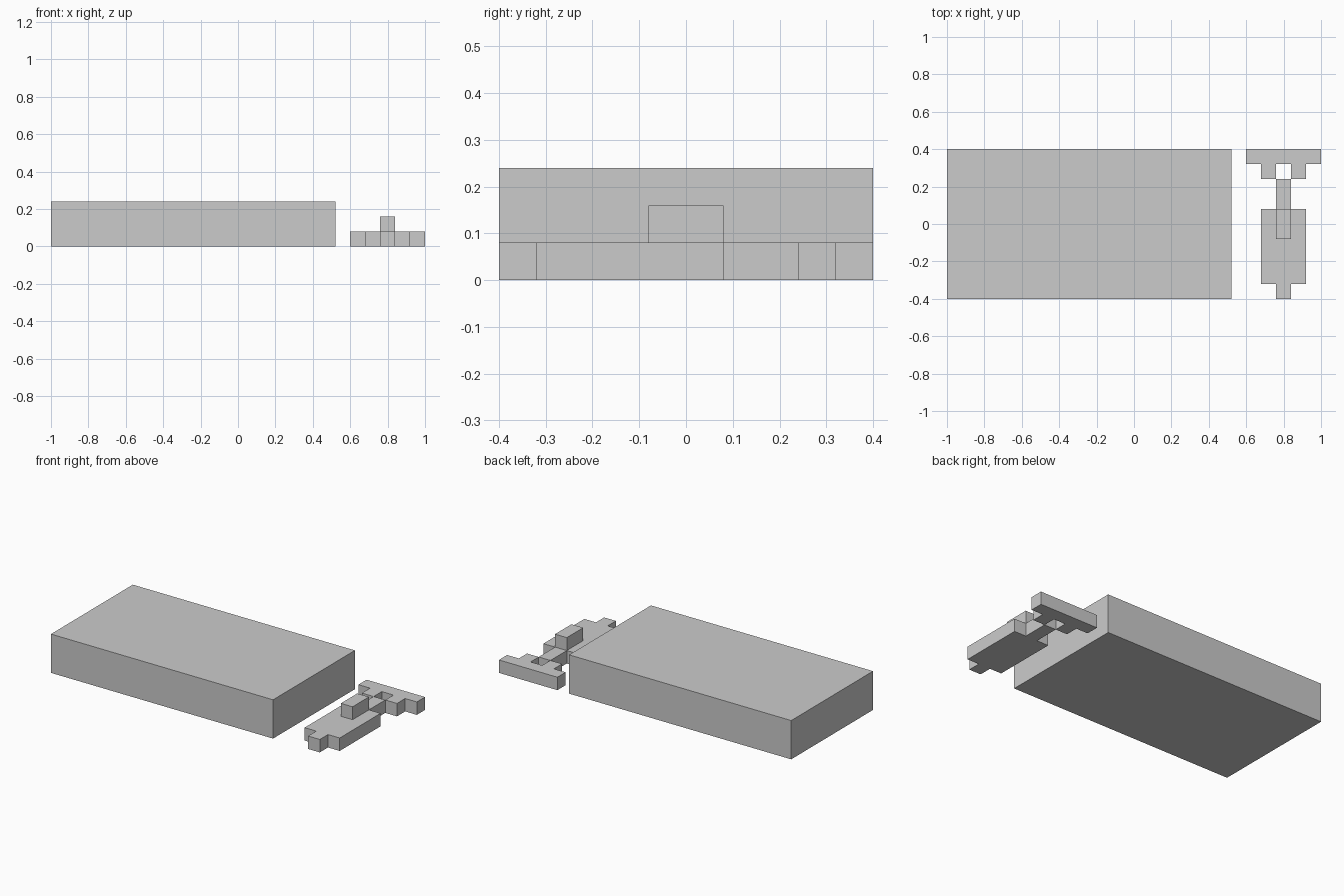
import bpy, bmesh

if "Cube" in bpy.data.objects:
    bpy.data.objects.remove(bpy.data.objects["Cube"])

U = 0.08  # block unit


def prism(name, outline, z0, z1):
    """Extrude a flat outline (x, y) from z0 up to z1."""
    bm = bmesh.new()
    base = bm.faces.new([bm.verts.new((x, y, z0)) for x, y in outline])
    top = bmesh.ops.extrude_face_region(bm, geom=[base], use_keep_orig=True)
    verts = [g for g in top["geom"] if isinstance(g, bmesh.types.BMVert)]
    bmesh.ops.translate(bm, verts=verts, vec=(0, 0, z1 - z0))
    bmesh.ops.recalc_face_normals(bm, faces=bm.faces)
    mesh = bpy.data.meshes.new(name)
    bm.to_mesh(mesh)
    bm.free()
    obj = bpy.data.objects.new(name, mesh)
    bpy.context.collection.objects.link(obj)
    return obj


def rect(x0, x1, y0, y1):
    return [(x0, y0), (x1, y0), (x1, y1), (x0, y1)]


def mirrored(half, cx):
    """Close a right-hand half outline (in units) by mirroring it about x = cx."""
    pts = half + [(-x, y) for x, y in reversed(half)]
    return [(cx + x * U, y * U) for x, y in pts]


CX = 0.8  # centre line of the small blocky piece

# Large slab
prism("slab", rect(-1, 0.52, -0.4, 0.4), 0, 3 * U)

# Body with narrow nose and rear stem
body = [(0.5, -5), (0.5, -4), (1.5, -4), (1.5, 1), (0.5, 1), (0.5, 3)]
prism("body", mirrored(body, CX), 0, U)

# Raised block on the body
prism("top_block", rect(CX - U / 2, CX + U / 2, -U, U), U, 2 * U)

# Rear crossbar with two forward prongs
bar = [(0.5, 4), (0.5, 3), (1.5, 3), (1.5, 4), (2.5, 4), (2.5, 5)]
prism("rear_crossbar", mirrored(bar, CX), 0, U)
